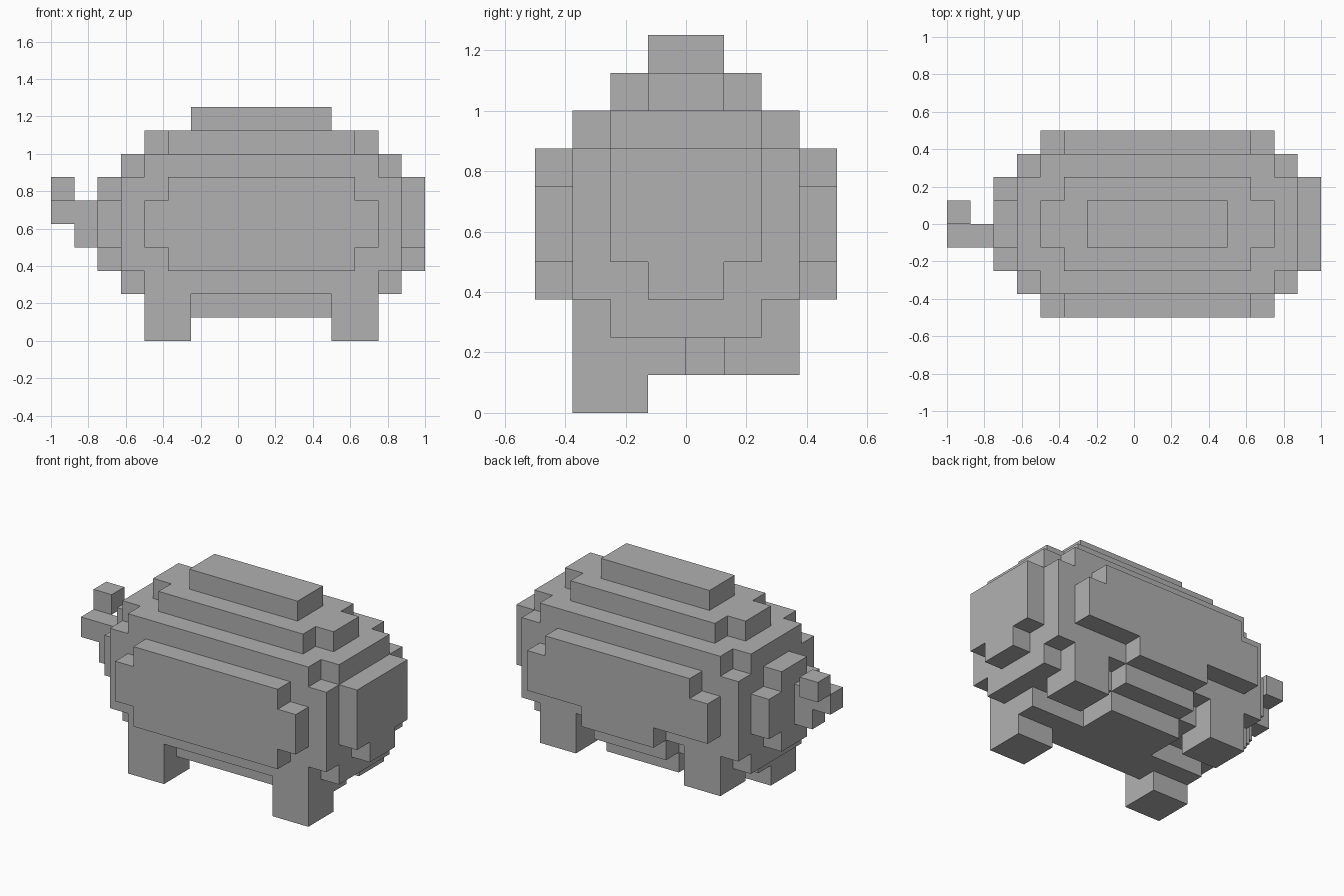
import bpy
import bmesh
import math
from itertools import product
from mathutils import Vector

UNIT = 0.125  # edge of one cubic cell

if "Cube" in bpy.data.objects:
    bpy.data.objects.remove(bpy.data.objects["Cube"], do_unlink=True)

grey = bpy.data.materials.new("plain_grey")
grey.use_nodes = True
colour = (0.44, 0.44, 0.44, 1)
grey.diffuse_color = colour
grey.node_tree.nodes["Principled BSDF"].inputs["Base Color"].default_value = colour


def cells(x0, x1, y0, y1, z0, z1):
    """All cells of a box, in grid steps."""
    return set(product(range(x0, x1), range(y0, y1), range(z0, z1)))


# Rounded body: stepped boxes
body = cells(-4, 6, -3, 3, 2, 8)
body |= cells(-5, 7, -3, 3, 3, 7)
body |= cells(-5, 7, -2, 2, 2, 8)
body -= cells(-2, -1, 2, 3, 2, 3) | cells(3, 4, 2, 3, 2, 3)

# Stepped ridge on the back
ridge = cells(-3, 5, -2, 2, 8, 9)
ridge |= cells(-4, 6, -1, 1, 8, 9)
ridge |= cells(-2, 4, -1, 1, 9, 10)

# Bulging flanks; the far one is cut back above the raised legs
near_flank = cells(-3, 5, -4, -3, 3, 7) | cells(-4, 6, -4, -3, 4, 6)
far_flank = cells(-3, 5, 3, 4, 6, 7) | cells(-4, 6, 3, 4, 4, 6)
far_flank |= cells(-1, 3, 3, 4, 3, 4)

# Snout end and rump
snout = cells(7, 8, -2, 2, 4, 7) | cells(7, 8, -1, 1, 3, 4)
rump = cells(-6, -5, -2, 2, 4, 6) | cells(-6, -5, -1, 1, 3, 7)

# Belly, leaving a gap beside the raised legs
belly = cells(-2, 4, -2, 0, 1, 2) | cells(-1, 3, 0, 2, 1, 2)

# Curled tail
tail = cells(-7, -6, -1, 0, 4, 6)
tail |= cells(-8, -7, -1, 0, 5, 6) | cells(-8, -7, 0, 1, 6, 7)

parts = {
    "body": body, "back_ridge": ridge, "near_flank": near_flank,
    "far_flank": far_flank, "snout": snout, "rump": rump,
    "belly": belly, "tail": tail,
}

# Legs: near pair on the ground, far pair raised
for end, x in (("rear", -4), ("front", 4)):
    parts["near_" + end + "_leg"] = (cells(x, x + 2, -3, -1, 0, 2)
                                     | cells(x, x + 2, -1, 0, 1, 2))
    parts["far_" + end + "_leg"] = cells(x, x + 2, 1, 3, 1, 2)

solid = set().union(*parts.values())


def build(name, part):
    """Outer skin of a part, merged into large flat faces."""
    bm = bmesh.new()
    for cell in part:
        for axis, side in product(range(3), (-1, 1)):
            step = [0, 0, 0]
            step[axis] = side
            if tuple(c + s for c, s in zip(cell, step)) in solid:
                continue
            n = Vector(step)
            u = Vector((n.y, n.z, n.x))
            v = n.cross(u)
            mid = Vector(cell) + Vector((0.5, 0.5, 0.5)) + n / 2
            corners = [mid + (u * a + v * b) / 2
                       for a, b in ((-1, -1), (1, -1), (1, 1), (-1, 1))]
            bm.faces.new([bm.verts.new(c * UNIT) for c in corners])
    bmesh.ops.remove_doubles(bm, verts=bm.verts, dist=UNIT / 100)
    bmesh.ops.dissolve_limit(bm, angle_limit=math.radians(1),
                             verts=bm.verts, edges=bm.edges)
    mesh = bpy.data.meshes.new(name)
    bm.to_mesh(mesh)
    bm.free()
    mesh.materials.append(grey)
    bpy.context.collection.objects.link(bpy.data.objects.new(name, mesh))


for name, part in parts.items():
    build(name, part)
